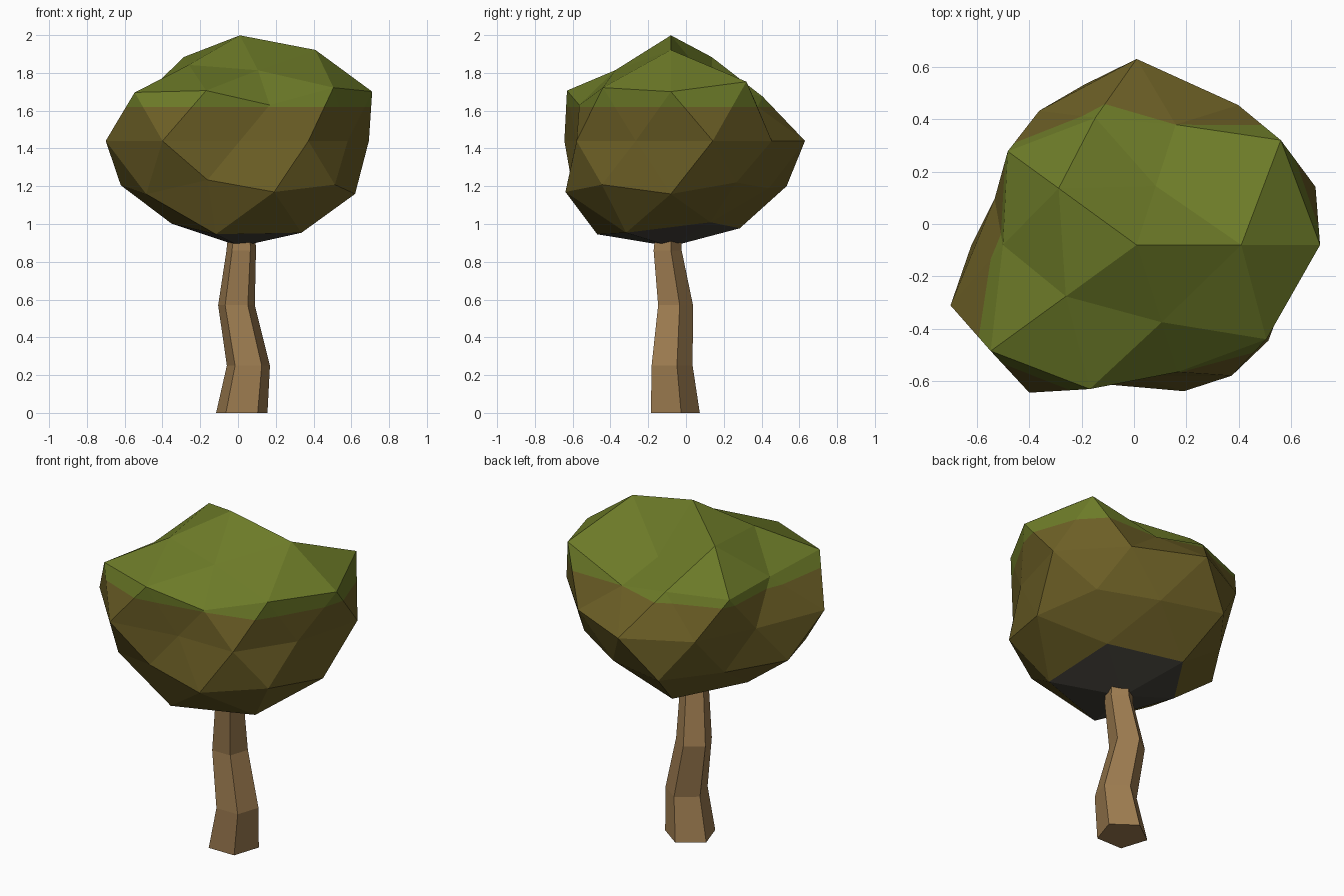
import bpy, bmesh, math
from mathutils import Vector

if "Cube" in bpy.data.objects:
    bpy.data.objects.remove(bpy.data.objects["Cube"])


def material(name, rgb):
    m = bpy.data.materials.new(name)
    m.diffuse_color = (*rgb, 1)
    m.use_nodes = True
    m.node_tree.nodes["Principled BSDF"].inputs["Base Color"].default_value = m.diffuse_color
    return m


def finish(bm, name, mats):
    bmesh.ops.recalc_face_normals(bm, faces=bm.faces[:])
    mesh = bpy.data.meshes.new(name)
    bm.to_mesh(mesh)
    bm.free()
    for m in mats:
        mesh.materials.append(m)
    obj = bpy.data.objects.new(name, mesh)
    bpy.context.collection.objects.link(obj)


green = material("leaf green", (0.150, 0.195, 0.021))
olive = material("leaf olive", (0.150, 0.114, 0.019))
shade = material("underside grey", (0.058, 0.053, 0.042))
bark = material("bark brown", (0.335, 0.200, 0.080))

# Trunk: crooked five-sided loft, each ring is (x, y, z, radius)
RINGS = [(0.02, -0.07, 0, 0.143), (0.055, -0.085, 0.25, 0.12),
         (-0.008, -0.065, 0.57, 0.102), (0.017, -0.105, 0.86, 0.082),
         (0.02, -0.10, 0.96, 0.075)]
bm = bmesh.new()
loops = []
for x, y, z, r in RINGS:
    angles = [math.radians(18 + 72 * i) for i in range(5)]
    loops.append([bm.verts.new((x + r * math.cos(a), y + r * math.sin(a), z)) for a in angles])
for low, high in zip(loops, loops[1:]):
    for i in range(5):
        j = (i + 1) % 5
        bm.faces.new((low[i], low[j], high[j], high[i]))
bm.faces.new(loops[0][::-1])
bm.faces.new(loops[-1])
finish(bm, "trunk", [bark])

# Crown: flattened icosphere pushed in and out, one radius per vertex.
# Each row is one band of latitude, bottom to top, going round from +x.
RADII = [
    [0.75],
    [0.68, 0.73, 0.69, 0.78, 0.767],
    [0.717, 0.66, 0.64, 0.72, 0.62, 0.705, 0.72, 0.62, 0.69, 0.695],
    [0.718, 0.66, 0.71, 0.633, 0.57, 0.747, 0.697, 0.50, 0.617, 0.60],
    [0.783, 0.80, 0.54, 0.60, 0.68, 0.60, 0.77, 0.68, 0.57, 0.72],
    [0.76, 0.45, 0.70, 0.635, 0.59],
    [0.75],
]
CENTRE = Vector((0.01, -0.08, 1.44))


def band_and_angle(v):
    lat = math.degrees(math.asin(max(-1, min(1, v.co.normalized().z))))
    return round(lat / 30), round(math.degrees(math.atan2(v.co.y, v.co.x))) % 360


bm = bmesh.new()
bmesh.ops.create_icosphere(bm, subdivisions=2, radius=1)
ordered = sorted(bm.verts, key=band_and_angle)
for v, r in zip(ordered, [r for row in RADII for r in row]):
    d = v.co.normalized() * r
    v.co = CENTRE + Vector((d.x, d.y, d.z * 0.745))
bottom_faces = set(ordered[0].link_faces)
for f in bm.faces:
    f.material_index = 2 if f in bottom_faces else 1

# Green cap above a level colour line
LINE = 1.62
bmesh.ops.bisect_plane(bm, geom=bm.verts[:] + bm.edges[:] + bm.faces[:],
                       plane_co=(0, 0, LINE), plane_no=(0, 0, 1))
for f in bm.faces:
    if f.calc_center_median().z > LINE:
        f.material_index = 0
finish(bm, "crown", [green, olive, shade])
